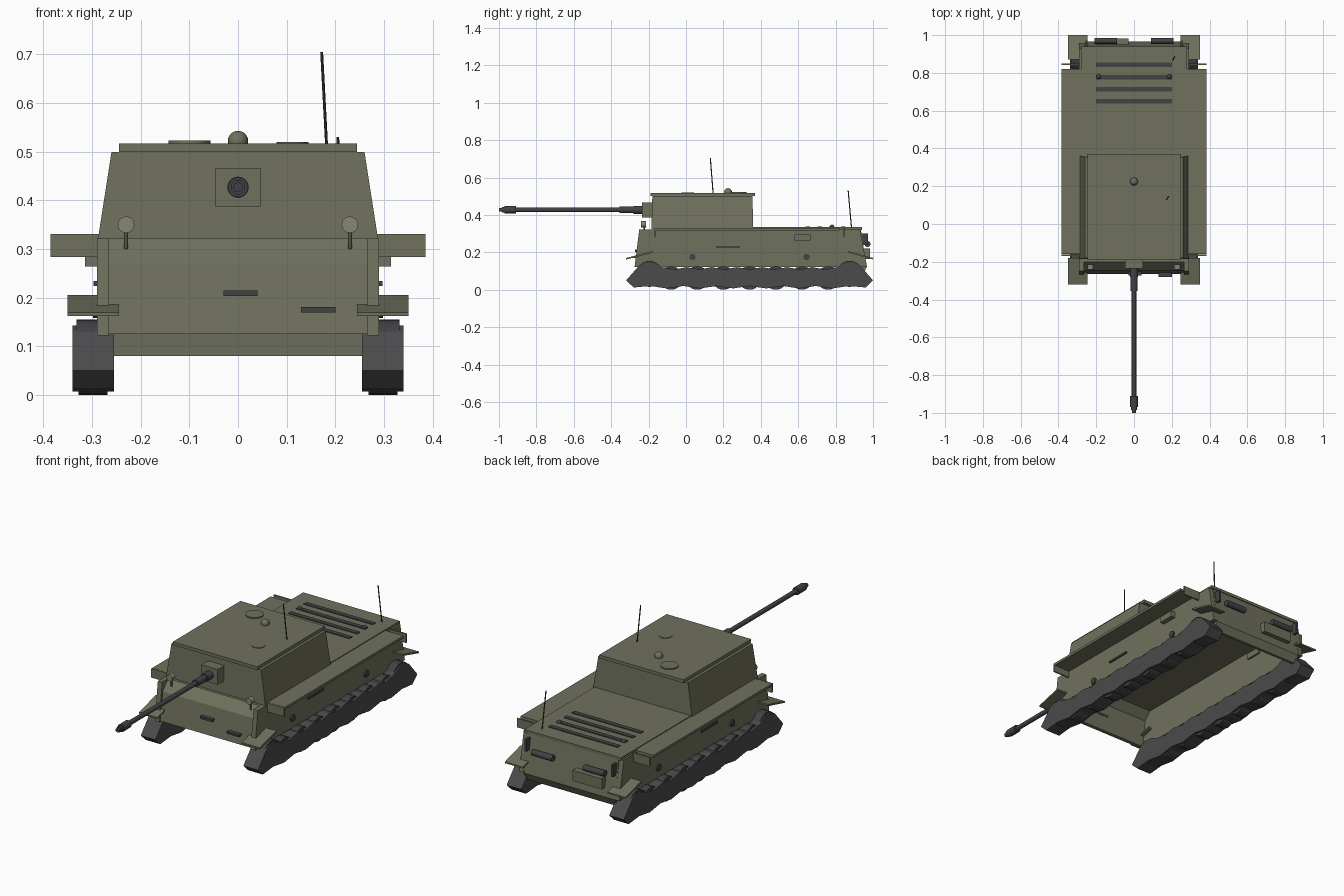
import bpy, bmesh, math
from mathutils import Vector

if "Cube" in bpy.data.objects:
    bpy.data.objects.remove(bpy.data.objects["Cube"])


def material(name, rgb):
    m = bpy.data.materials.new(name)
    m.diffuse_color = (*rgb, 1)
    m.use_nodes = True
    m.node_tree.nodes["Principled BSDF"].inputs["Base Color"].default_value = m.diffuse_color
    return m


GREEN = material("olive_paint", (0.16, 0.165, 0.11))
LAMP = material("lamp_glass", (0.24, 0.24, 0.18))
DARK = material("dark_steel", (0.055, 0.055, 0.06))
TRACK = material("track_steel", (0.07, 0.07, 0.072))


def finish(name, bm, mat, smooth=False):
    bmesh.ops.recalc_face_normals(bm, faces=bm.faces)
    me = bpy.data.meshes.new(name)
    bm.to_mesh(me)
    bm.free()
    me.materials.append(mat)
    ob = bpy.data.objects.new(name, me)
    bpy.context.collection.objects.link(ob)
    if smooth:
        bpy.ops.object.select_all(action='DESELECT')
        ob.select_set(True)
        bpy.context.view_layer.objects.active = ob
        bpy.ops.object.shade_smooth_by_angle(angle=math.radians(40))
    return ob


def prism(name, profile, x0, x1, mat=GREEN):
    """Extrude a (y, z) outline from x0 to x1."""
    bm = bmesh.new()
    a = [bm.verts.new((x0, y, z)) for y, z in profile]
    b = [bm.verts.new((x1, y, z)) for y, z in profile]
    n = len(a)
    caps = [bm.faces.new(a), bm.faces.new(b[::-1])]
    for i in range(n):
        bm.faces.new((a[i], b[i], b[(i + 1) % n], a[(i + 1) % n]))
    bmesh.ops.triangulate(bm, faces=caps)
    return finish(name, bm, mat)


def box(name, x0, x1, y0, y1, z0, z1, mat=GREEN):
    return prism(name, [(y0, z0), (y1, z0), (y1, z1), (y0, z1)], x0, x1, mat)


def rod(name, p, q, r, mat=DARK, n=20):
    p, q = Vector(p), Vector(q)
    bm = bmesh.new()
    bmesh.ops.create_cone(bm, cap_ends=True, segments=n, radius1=r, radius2=r, depth=(q - p).length)
    bm.transform((q - p).to_track_quat('Z', 'Y').to_matrix().to_4x4())
    bmesh.ops.translate(bm, verts=bm.verts, vec=(p + q) / 2)
    return finish(name, bm, mat, True)


def ball(name, c, r, mat=GREEN):
    bm = bmesh.new()
    bmesh.ops.create_uvsphere(bm, u_segments=16, v_segments=10, radius=r)
    bmesh.ops.translate(bm, verts=bm.verts, vec=c)
    return finish(name, bm, mat, True)


# Hull: open-bottomed shell of plates
prism("front_plate", [(-0.265, 0.125), (-0.245, 0.272), (-0.2, 0.322), (-0.18, 0.322),
                      (-0.23, 0.268), (-0.245, 0.125)], -0.265, 0.265)
prism("rear_plate", [(0.945, 0.08), (0.965, 0.12), (0.935, 0.322), (0.915, 0.322), (0.93, 0.08)],
      -0.265, 0.265)
box("hull_deck", -0.285, 0.285, -0.19, 0.93, 0.308, 0.322)
box("engine_deck", -0.28, 0.28, 0.35, 0.94, 0.32, 0.335)

# Casemate, wider at the bottom, with a roof plate
bm = bmesh.new()
rings = [[bm.verts.new(v) for v in ((-w, y0, z), (w, y0, z), (w, y1, z), (-w, y1, z))]
         for w, y0, y1, z in ((0.288, -0.185, 0.36, 0.32), (0.26, -0.18, 0.355, 0.5))]
bm.faces.new(rings[0])
bm.faces.new(rings[1])
for i in range(4):
    j = (i + 1) % 4
    bm.faces.new((rings[0][i], rings[0][j], rings[1][j], rings[1][i]))
finish("casemate", bm, GREEN)
box("roof_plate", -0.245, 0.245, -0.19, 0.37, 0.5, 0.517)

# Roof fittings
rod("left_hatch", (-0.1, 0.28, 0.51), (-0.1, 0.28, 0.523), 0.043, GREEN, 28)
rod("right_hatch", (0.112, 0.01, 0.51), (0.112, 0.01, 0.52), 0.033, GREEN, 28)
ball("periscope_dome", (0, 0.225, 0.522), 0.021)
rod("roof_antenna", (0.182, 0.145, 0.515), (0.172, 0.13, 0.705), 0.003, DARK, 8)
rod("deck_antenna", (0.215, 0.885, 0.33), (0.205, 0.867, 0.53), 0.003, DARK, 8)

# Gun
box("mantlet", -0.047, 0.047, -0.235, -0.17, 0.387, 0.467)
for name, y0, y1, r in (("gun_collar", -0.28, -0.22, 0.022), ("gun_sleeve", -0.355, -0.27, 0.018),
                        ("gun_barrel", -0.93, -0.34, 0.012), ("muzzle_brake", -0.97, -0.91, 0.02),
                        ("muzzle_ring", -0.985, -0.965, 0.015), ("muzzle_tip", -1.0, -0.98, 0.01)):
    rod(name, (0, y0, 0.427), (0, y1, 0.427), r)

# Engine deck louvres
for y in (0.65, 0.714, 0.778, 0.842):
    box("deck_louvre", -0.2, 0.2, y - 0.012, y + 0.012, 0.33, 0.339, DARK)

# Front and rear fittings
box("front_handle", -0.03, 0.04, -0.272, -0.235, 0.203, 0.215, DARK)
box("front_tow_bar", 0.13, 0.2, -0.28, -0.24, 0.17, 0.181, DARK)
box("rear_box", -0.2, -0.03, 0.94, 0.983, 0.165, 0.22)

# Track outline: sloped ends with wavy top and bottom runs
steps = 14
outline = [(-0.32, 0.05), (-0.28, 0.012)]
outline += [(-0.28 + 1.24 * i / steps, 0.02 if i % 2 else 0.007) for i in range(1, steps)]
outline += [(0.96, 0.012), (1.0, 0.05), (0.93, 0.13), (0.9, 0.143), (0.85, 0.14)]
outline += [(0.81 - 0.94 * i / steps, 0.108 if i % 2 else 0.121) for i in range(steps + 1)]
outline += [(-0.17, 0.14), (-0.22, 0.143), (-0.25, 0.13)]

# Everything mirrored left and right
for s, side in ((1, "right"), (-1, "left")):
    prism(side + "_hull_side", [(-0.275, 0.122), (0.968, 0.122), (0.93, 0.322), (-0.25, 0.322)],
          s * 0.265, s * 0.29)
    box(side + "_sponson_shelf", s * 0.28, s * 0.385, -0.16, 0.82, 0.318, 0.331)
    for y in (-0.165, 0.847):
        box(side + "_sponson_flap", s * 0.285, s * 0.385, y - 0.004, y + 0.004, 0.284, 0.331)
    box(side + "_tool_box", s * 0.255, s * 0.315, 0.58, 0.665, 0.264, 0.296)
    box(side + "_side_rail", s * 0.27, s * 0.297, 0.16, 0.29, 0.224, 0.234, DARK)
    for y in (0.035, 0.645):
        rod(side + "_side_knob", (s * 0.28, y, 0.175), (s * 0.298, y, 0.175), 0.017, DARK)
    # sloped mudguards over both track ends
    prism(side + "_front_mudguard", [(-0.32, 0.162), (-0.32, 0.17), (-0.18, 0.206), (-0.18, 0.197)],
          s * 0.245, s * 0.35)
    prism(side + "_rear_mudguard", [(1.0, 0.162), (1.0, 0.17), (0.87, 0.206), (0.87, 0.197)],
          s * 0.245, s * 0.35)
    # headlights, exhausts and small fittings
    rod(side + "_headlight", (s * 0.23, -0.24, 0.35), (s * 0.23, -0.215, 0.35), 0.017, LAMP)
    rod(side + "_headlight_stalk", (s * 0.23, -0.222, 0.3), (s * 0.23, -0.222, 0.345), 0.004, GREEN, 8)
    rod(side + "_exhaust", (s * 0.09, 0.97, 0.245), (s * 0.21, 0.97, 0.245), 0.016)
    box(side + "_rear_hook", s * 0.245, s * 0.257, 0.935, 0.972, 0.24, 0.302, DARK)
    ball(side + "_deck_cap", (s * 0.187, 0.78, 0.335), 0.013, DARK)
    # running gear
    prism(side + "_track", outline, s * 0.255, s * 0.34, TRACK)
    for i in range(7):
        y = -0.08 + 0.14 * i
        rod(side + "_road_wheel", (s * 0.268, y, 0.063), (s * 0.328, y, 0.063), 0.063, DARK, 24)
    for y in (-0.195, 0.875):
        rod(side + "_end_wheel", (s * 0.268, y, 0.085), (s * 0.332, y, 0.085), 0.07, DARK, 24)
